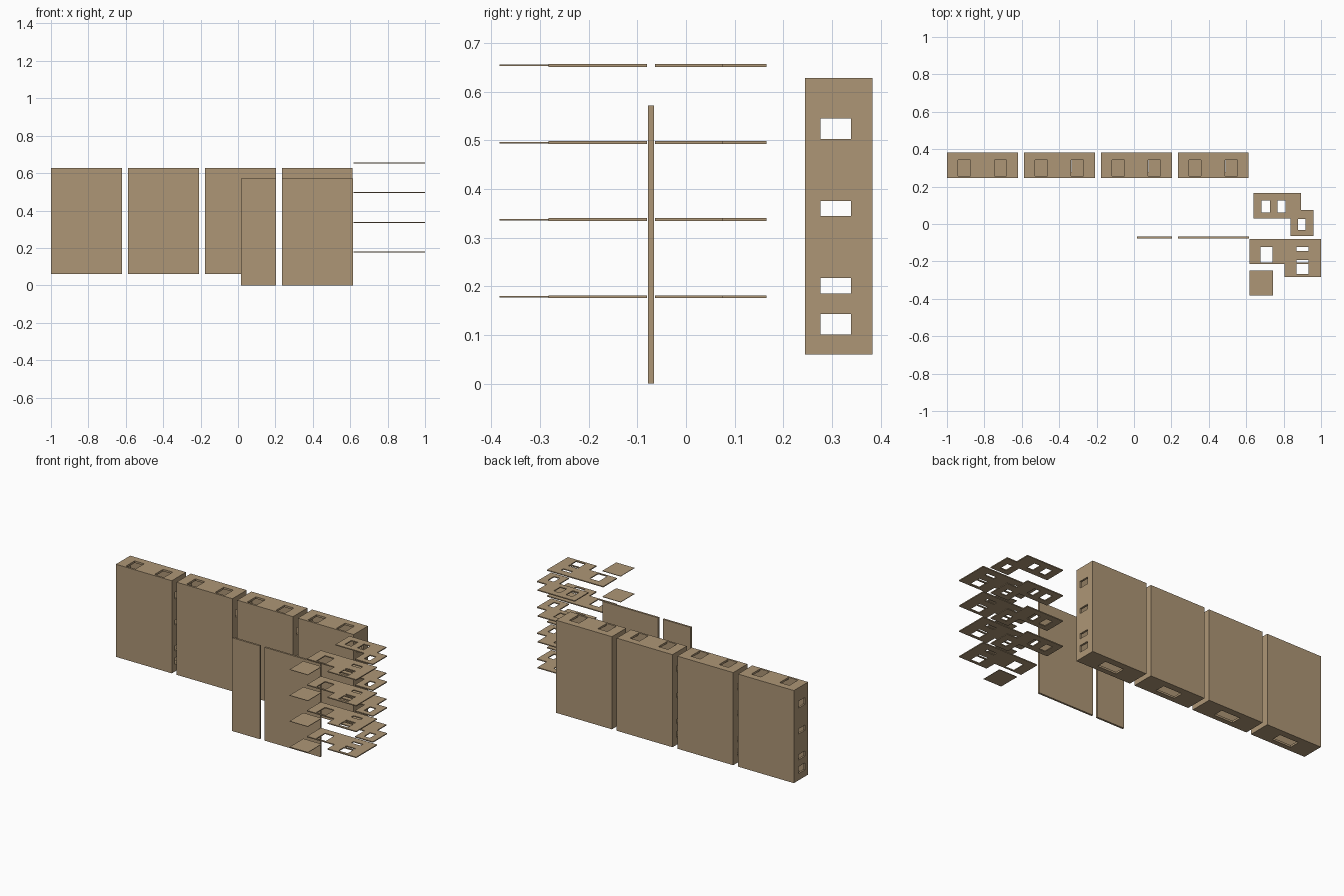
import bpy, bmesh
from mathutils import Vector

if "Cube" in bpy.data.objects:
    bpy.data.objects.remove(bpy.data.objects["Cube"])

wood = bpy.data.materials.new("plywood tan")
wood.diffuse_color = (0.42, 0.305, 0.18, 1)
wood.use_nodes = True
wood.node_tree.nodes["Principled BSDF"].inputs["Base Color"].default_value = wood.diffuse_color


def sheet(bm, axis, base, thick, rects, holes=()):
    """Flat sheet: union of rects (u0,u1,v0,v1) minus holes, extruded along axis."""
    def inside(r, u, v):
        return r[0] < u < r[1] and r[2] < v < r[3]

    def place(u, v):
        c = [u, v]
        c.insert(axis, base)
        return Vector(c)

    every = list(rects) + list(holes)
    us = sorted({u for r in every for u in r[:2]})
    vs = sorted({v for r in every for v in r[2:]})
    part = bmesh.new()
    for u0, u1 in zip(us, us[1:]):
        for v0, v1 in zip(vs, vs[1:]):
            u, v = (u0 + u1) / 2, (v0 + v1) / 2
            if any(inside(r, u, v) for r in rects) and not any(inside(h, u, v) for h in holes):
                part.faces.new([part.verts.new(place(*p)) for p in
                                ((u0, v0), (u1, v0), (u1, v1), (u0, v1))])
    bmesh.ops.remove_doubles(part, verts=part.verts, dist=1e-5)
    ext = bmesh.ops.extrude_face_region(part, geom=part.faces[:], use_keep_orig=True)
    shift = Vector([thick if i == axis else 0 for i in range(3)])
    bmesh.ops.translate(part, vec=shift,
                        verts=[g for g in ext["geom"] if isinstance(g, bmesh.types.BMVert)])
    bmesh.ops.recalc_face_normals(part, faces=part.faces)
    tmp = bpy.data.meshes.new("tmp")
    part.to_mesh(tmp)
    part.free()
    bm.from_mesh(tmp)
    bpy.data.meshes.remove(tmp)


def finish(bm, name):
    me = bpy.data.meshes.new(name)
    bm.to_mesh(me)
    bm.free()
    me.materials.append(wood)
    bpy.context.collection.objects.link(bpy.data.objects.new(name, me))


# Four hollow boxes in a row along the back
T = 0.012
Y0, Y1, Z0, Z1, W = 0.245, 0.383, 0.06, 0.628, 0.379
side_holes = [(0.277, 0.339, a, b) for a, b in
              ((0.101, 0.143), (0.185, 0.217), (0.344, 0.375), (0.503, 0.545))]
for i in range(4):
    x = -1 + i * 0.4115
    bm = bmesh.new()
    for y in (Y0, Y1 - T):                                   # front and back walls
        sheet(bm, 1, y, T, [(x, x + W, Z0, Z1)])
    for sx in (x, x + W - T):                                # pierced end walls
        sheet(bm, 0, sx, T, [(Y0 + T, Y1 - T, Z0, Z1)], side_holes)
    lid = [(x + T, x + W - T, Y0 + T, Y1 - T)]
    sheet(bm, 2, Z1 - T, T, lid, [(x + a, x + a + 0.065, Y0 + T, 0.341) for a in (0.06, 0.253)])
    sheet(bm, 2, Z0, T, lid, [(x + 0.125, x + 0.254, 0.277, 0.341)])
    finish(bm, f"hollow_box_{i + 1}")

# Two upright panels
for name, x0, x1 in (("narrow_panel", 0.015, 0.203), ("wide_panel", 0.235, 0.614)):
    bm = bmesh.new()
    sheet(bm, 1, -0.078, T, [(x0, x1, 0, 0.572)])
    finish(bm, name)

# Four levels of thin floor plates
for i in range(4):
    z = 0.1785 + i * 0.1585
    bm = bmesh.new()
    sheet(bm, 2, z - 0.003, 0.006,
          [(0.64, 0.892, 0.03, 0.165), (0.838, 0.96, -0.064, 0.075)],
          [(0.682, 0.726, 0.062, 0.126), (0.767, 0.81, 0.062, 0.126),
           (0.878, 0.918, -0.032, 0.027)])
    finish(bm, f"rear_floor_plate_{i + 1}")
    bm = bmesh.new()
    sheet(bm, 2, z - 0.003, 0.006,
          [(0.618, 1.0, -0.215, -0.08), (0.805, 1.0, -0.283, -0.08)],
          [(0.677, 0.74, -0.206, -0.123), (0.87, 0.933, -0.145, -0.122),
           (0.87, 0.933, -0.206, -0.192), (0.87, 0.933, -0.268, -0.215)])
    finish(bm, f"front_floor_plate_{i + 1}")
    bm = bmesh.new()
    sheet(bm, 2, z - 0.0015, 0.003, [(0.618, 0.742, -0.383, -0.249)])
    finish(bm, f"square_plate_{i + 1}")
